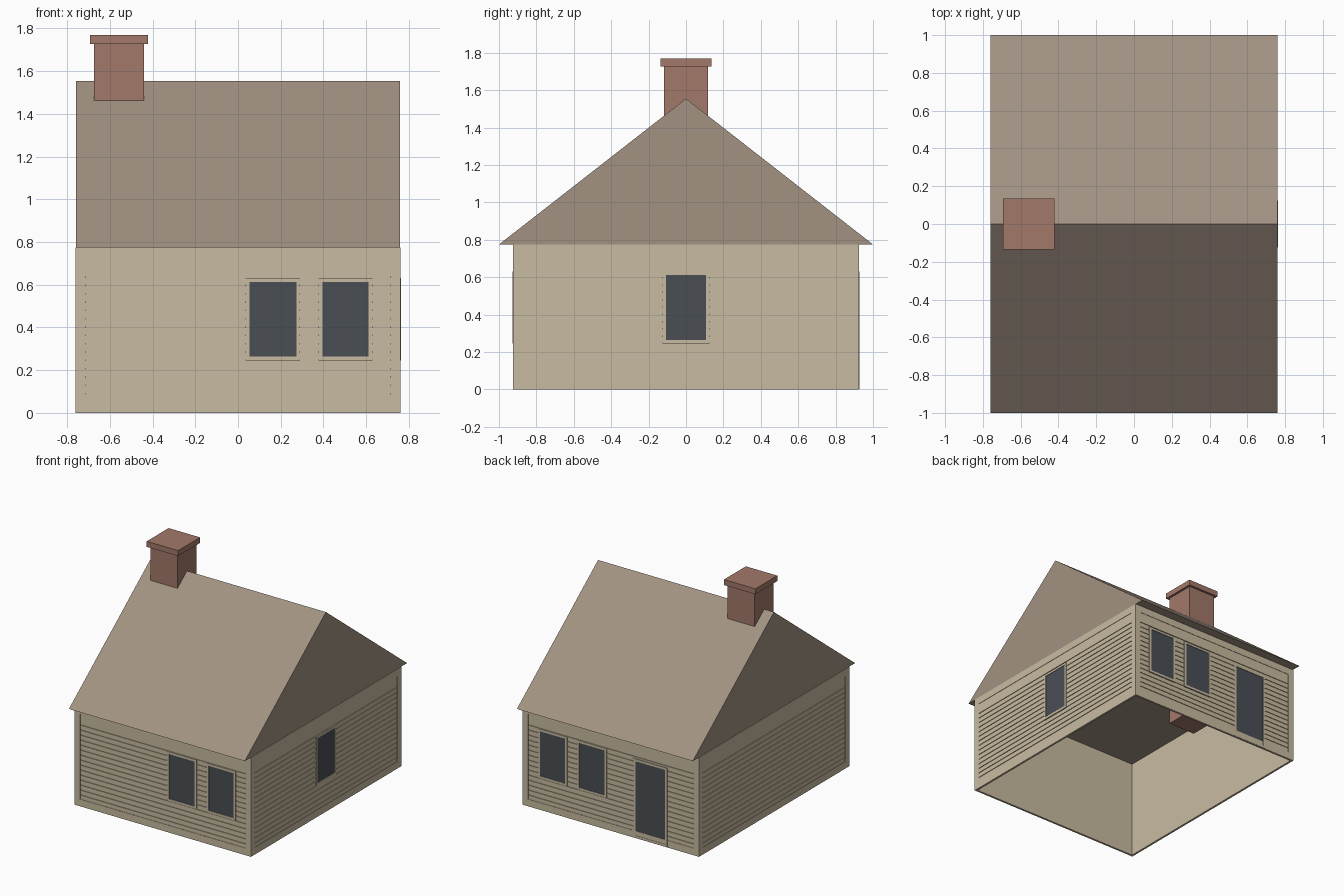
import bpy, bmesh
from math import radians
from mathutils import Matrix, Vector

if "Cube" in bpy.data.objects:
    bpy.data.objects.remove(bpy.data.objects["Cube"], do_unlink=True)


def material(name, hex_code):
    rgb = [int(hex_code[i:i + 2], 16) / 255 for i in (0, 2, 4)]
    colour = [c / 12.92 if c <= 0.04 else ((c + 0.055) / 1.055) ** 2.4 for c in rgb] + [1]
    mat = bpy.data.materials.new(name)
    mat.use_nodes = True
    mat.diffuse_color = colour
    bsdf = mat.node_tree.nodes["Principled BSDF"]
    bsdf.inputs["Base Color"].default_value = colour
    bsdf.inputs["Roughness"].default_value = 0.9
    return mat


CREAM = material("cream siding", "C8BBA1")
BROWN = material("brown roofing", "A29282")
BRICK = material("red brick", "A2786A")
GLASS = material("dark glass", "4A4E54")

HALF_X, HALF_Y, EAVE, RIDGE = 0.763, 0.928, 0.775, 1.555
PANEL_LOW, PANEL_HIGH, MARGIN = 0.055, 0.72, 0.05


def finish(bm, name, mat, matrix=Matrix()):
    bmesh.ops.recalc_face_normals(bm, faces=bm.faces)
    mesh = bpy.data.meshes.new(name)
    bm.to_mesh(mesh)
    bm.free()
    mesh.materials.append(mat)
    obj = bpy.data.objects.new(name, mesh)
    obj.matrix_world = matrix
    bpy.context.collection.objects.link(obj)
    return obj


def add_box(bm, low, high):
    low, high = Vector(low), Vector(high)
    place = Matrix.Translation((low + high) / 2) @ Matrix.Diagonal((high - low).to_4d())
    bmesh.ops.create_cube(bm, size=1, matrix=place)


def box(name, mat, low, high, matrix=Matrix()):
    bm = bmesh.new()
    add_box(bm, low, high)
    return finish(bm, name, mat, matrix)


def ring(name, mat, outer, inner, front, back, matrix):
    """Rectangular frame; outer and inner are (left, right, bottom, top)."""
    l, r, b, t = outer
    il, ir, ib, it = inner
    bm = bmesh.new()
    for x0, x1, z0, z1 in ((l, il, b, t), (ir, r, b, t), (il, ir, b, ib), (il, ir, it, t)):
        add_box(bm, (x0, front, z0), (x1, back, z1))
    return finish(bm, name, mat, matrix)


def siding(name, half, face, matrix):
    """Strip of clapboards separated by narrow grooves."""
    pitch, gap, depth = 0.039, 0.008, 0.005
    profile = [(face, PANEL_LOW)]
    for k in range(1, 16):
        z = PANEL_LOW + k * pitch
        profile += [(face, z - gap), (face + depth, z - gap), (face + depth, z), (face, z)]
    profile.append((face, PANEL_HIGH))
    bm = bmesh.new()
    rows = [[bm.verts.new((x, y, z)) for x in (-half, half)] for y, z in profile]
    for a, b in zip(rows, rows[1:]):
        bm.faces.new((a[0], a[1], b[1], b[0]))
    finish(bm, name, CREAM, matrix)


def opening(name, left, right, bottom, top, outer, matrix, trim=0.018):
    """Dark pane with a raised surround."""
    pane = (left, right, bottom, top)
    surround = (left - trim, right + trim, bottom - trim, top + trim)
    ring(name + "_frame", CREAM, surround, pane, -outer, -outer + 0.012, matrix)
    box(name + "_pane", GLASS, (left, -outer + 0.004, bottom), (right, -outer + 0.01, top), matrix)


# Walls: each is made facing the front, then turned into place
WINDOW_Z = (0.264, 0.613)
pair = [(0.054, 0.273), (0.395, 0.611)]
walls = {
    "front": (0, HALF_X, HALF_Y, [("window", a, b, *WINDOW_Z) for a, b in pair]),
    "left": (90, HALF_Y, HALF_X, [("window", -0.107, 0.107, *WINDOW_Z)]),
    "back": (180, HALF_X, HALF_Y, [("window", -b, -a, *WINDOW_Z) for a, b in pair]
             + [("door", 0.212, 0.47, 0.02, 0.6)]),
    "right": (270, HALF_Y, HALF_X, []),
}
for side, (angle, half, outer, openings) in walls.items():
    turn = Matrix.Rotation(radians(angle), 4, "Z")
    box(side + "_wall", CREAM, (-half + 0.004, -outer + 0.011, 0),
        (half - 0.004, -outer + 0.018, EAVE), turn)
    inner = half - MARGIN
    ring(side + "_trim", CREAM, (-half + 0.002, half - 0.002, 0, EAVE),
         (-inner, inner, PANEL_LOW, PANEL_HIGH), -outer + 0.002, -outer + 0.012, turn)
    siding(side + "_siding", inner, -outer + 0.005, turn)
    for i, (kind, *rect) in enumerate(openings):
        opening(f"{side}_{kind}_{i + 1}", *rect, outer, turn)

# Roof: solid triangular prism with overhanging eaves
bm = bmesh.new()
ends = [[bm.verts.new((x, y, z)) for y, z in ((-1, EAVE), (1, EAVE), (0, RIDGE))]
        for x in (-0.759, 0.759)]
for end in ends:
    bm.faces.new(end)
for i in range(3):
    j = (i + 1) % 3
    bm.faces.new((ends[0][i], ends[0][j], ends[1][j], ends[1][i]))
finish(bm, "roof", BROWN)

# Chimney: shaft running down through the ceiling, with a wider cap
box("chimney_shaft", BRICK, (-0.675, -0.117, 0.66), (-0.44, 0.117, 1.73))
box("chimney_cap", BRICK, (-0.693, -0.135, 1.727), (-0.422, 0.135, 1.77))
